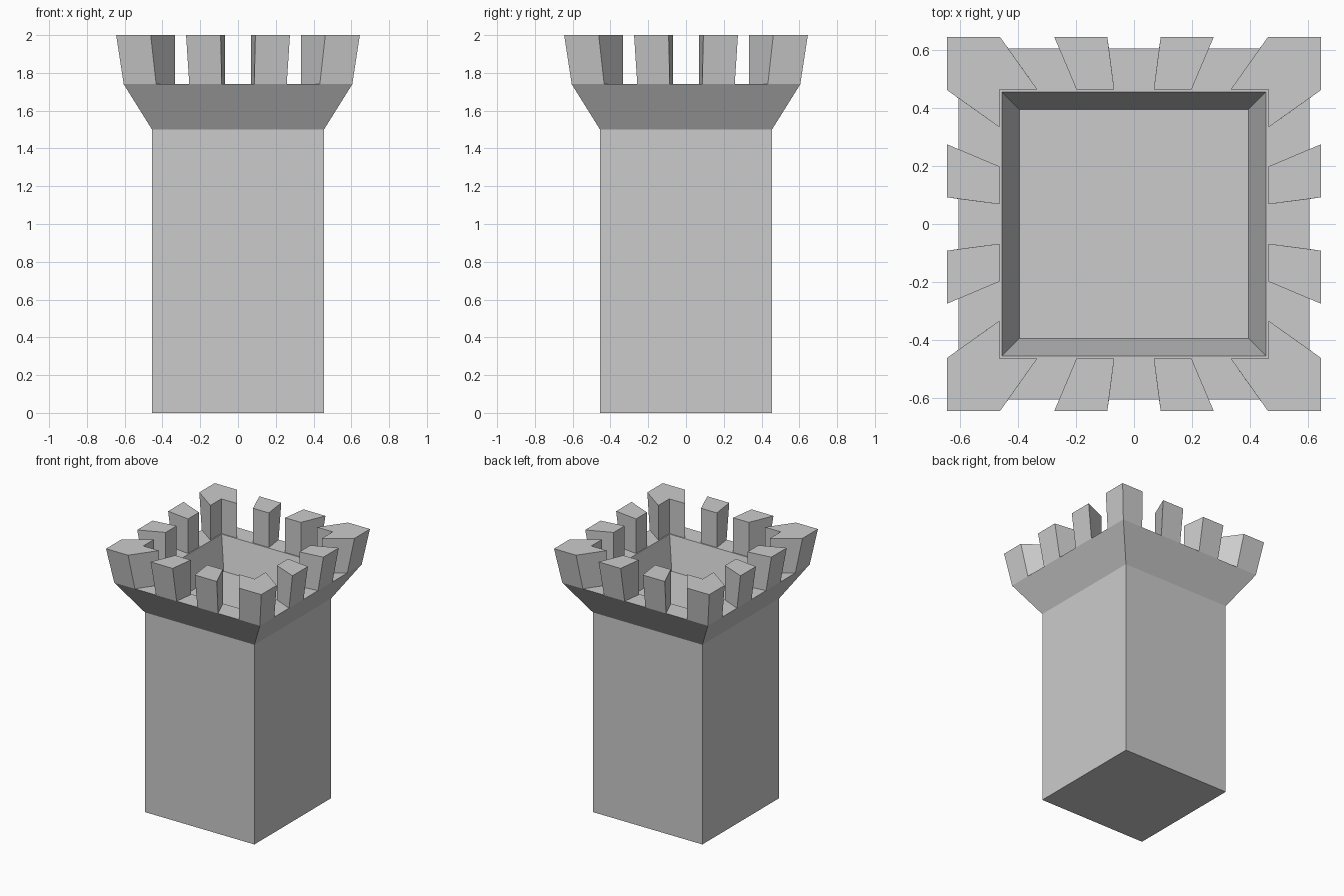
import bpy, bmesh

if "Cube" in bpy.data.objects:
    bpy.data.objects.remove(bpy.data.objects["Cube"])

RIM, TOP = 1.74, 2.0        # heights of the rim and of the battlement tops
TAPER = 0.605 / 0.645       # battlements lean out from the rim edge


def make_object(name, bm):
    bmesh.ops.recalc_face_normals(bm, faces=bm.faces)
    mesh = bpy.data.meshes.new(name)
    bm.to_mesh(mesh)
    bm.free()
    obj = bpy.data.objects.new(name, mesh)
    bpy.context.collection.objects.link(obj)
    return obj


def tower_body():
    # Square rings: (half width, height), up the outside and down into the roof well
    profile = [(0.455, 0), (0.455, 1.5), (0.605, RIM), (0.455, RIM), (0.395, 1.5)]
    bm = bmesh.new()
    rings = [[bm.verts.new((x * h, y * h, z))
              for x, y in ((-1, -1), (1, -1), (1, 1), (-1, 1))] for h, z in profile]
    for a, b in zip(rings, rings[1:]):
        for i in range(4):
            j = (i + 1) % 4
            bm.faces.new((a[i], a[j], b[j], b[i]))
    bm.faces.new(rings[0])
    bm.faces.new(rings[-1])
    return make_object("tower_body", bm)


def turn(x, y, k):
    for _ in range(k):
        x, y = -y, x
    return x, y


def battlement(name, outline, k):
    # outline: top-view points (x, y, on_outer_side); outer points taper in at the base
    bm = bmesh.new()
    top, base = [], []
    for x, y, outer in outline:
        x, y = turn(x, y, k)
        s = TAPER if outer else 1
        top.append(bm.verts.new((x, y, TOP)))
        base.append(bm.verts.new((x * s, y * s, RIM)))
    n = len(outline)
    for i in range(n):
        j = (i + 1) % n
        bm.faces.new((base[i], base[j], top[j], top[i]))
    bm.faces.new(top)
    bm.faces.new(base)
    return make_object(name, bm)


tower_body()

corner = [(0.645, 0.645, 1), (0.462, 0.645, 1), (0.333, 0.463, 0),
          (0.463, 0.463, 0), (0.463, 0.333, 0), (0.645, 0.462, 1)]
middle = [(0.092, 0.645, 1), (0.068, 0.463, 0), (0.198, 0.463, 0), (0.275, 0.645, 1)]
mirrored = [(-x, y, outer) for x, y, outer in middle]

# Four corner battlements and two middle ones per side
for k in range(4):
    battlement(f"corner_battlement_{k + 1}", corner, k)
    battlement(f"right_battlement_{k + 1}", middle, k)
    battlement(f"left_battlement_{k + 1}", mirrored, k)
